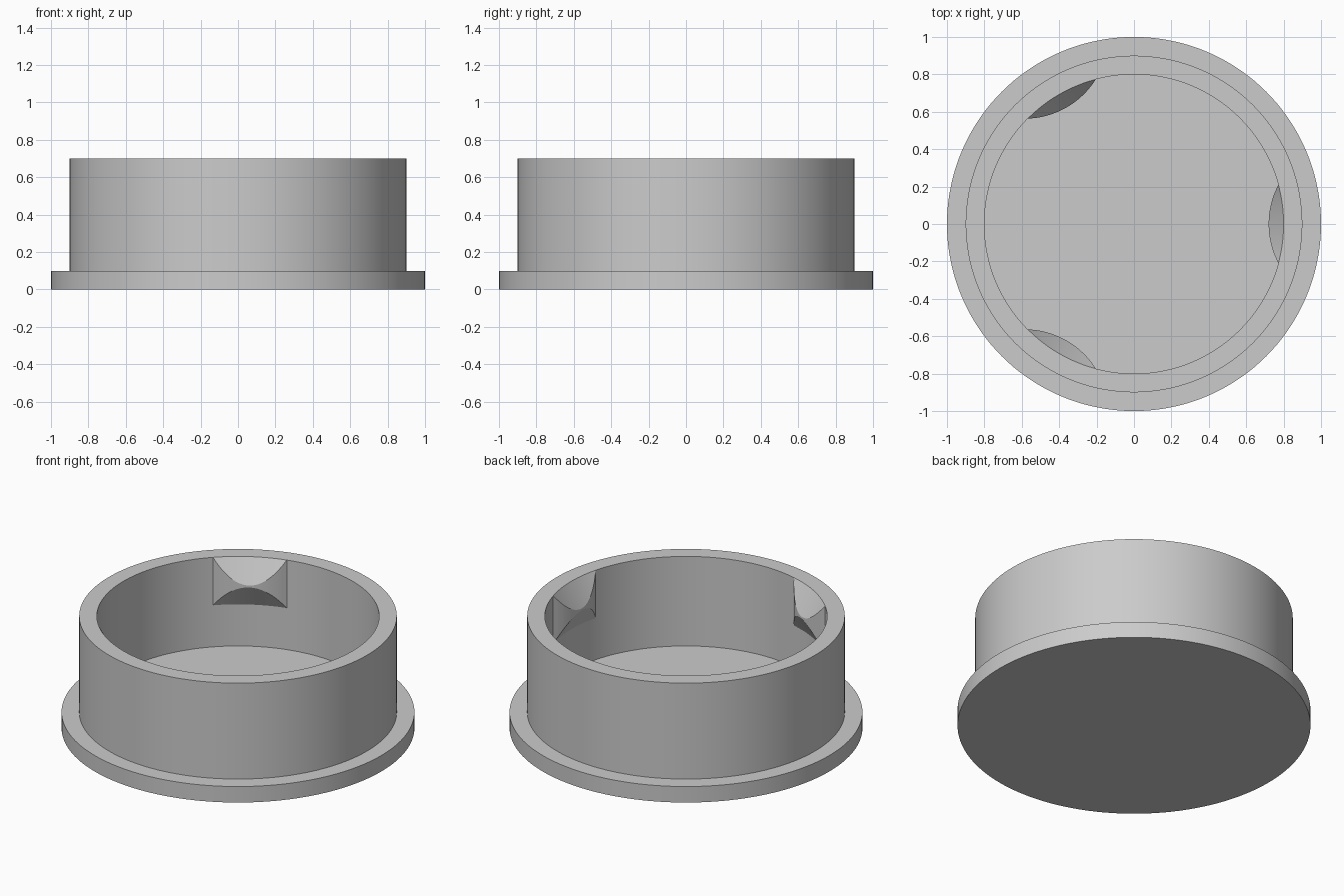
import bpy
import bmesh
import math
from mathutils import Matrix, Vector

cube = bpy.data.objects.get("Cube")
if cube:
    bpy.data.objects.remove(cube, do_unlink=True)

GREY = (0.6, 0.6, 0.6, 1.0)
grey = bpy.data.materials.new("plain_grey")
grey.use_nodes = True
grey.diffuse_color = GREY
grey.node_tree.nodes["Principled BSDF"].inputs["Base Color"].default_value = GREY

INNER = 0.8           # inner radius of the wall
TOP, LOW = 0.7, 0.4   # height range of the clips
FLOOR = 0.14


def finish(bm, name):
    bmesh.ops.remove_doubles(bm, verts=bm.verts, dist=0.0001)
    bmesh.ops.recalc_face_normals(bm, faces=bm.faces)
    mesh = bpy.data.meshes.new(name)
    bm.to_mesh(mesh)
    bm.free()
    mesh.materials.append(grey)
    obj = bpy.data.objects.new(name, mesh)
    bpy.context.collection.objects.link(obj)
    bpy.ops.object.select_all(action="DESELECT")
    obj.select_set(True)
    bpy.context.view_layer.objects.active = obj
    bpy.ops.object.shade_smooth_by_angle(angle=math.radians(25))
    return obj


# Flanged cup: one turned profile
profile = [(0, 0), (1, 0), (1, 0.1), (0.9, 0.1), (0.9, TOP),
           (INNER, TOP), (INNER, FLOOR), (0, FLOOR)]
bm = bmesh.new()
points = [bm.verts.new((r, 0, z)) for r, z in profile]
edges = [bm.edges.new(pair) for pair in zip(points, points[1:])]
bmesh.ops.spin(bm, geom=points + edges, cent=(0, 0, 0), axis=(0, 0, 1),
               angle=math.tau, steps=144, use_duplicate=False)
finish(bm, "flanged_cup")


# Snap clip: lens-shaped in plan, tapering above and below to a middle point
def clip(name, angle, centre=1.17, radius=0.45, steps=24):
    reach = math.acos((centre ** 2 + INNER ** 2 - radius ** 2) / (2 * centre * INNER))
    depth = INNER - (centre - radius)
    middle = (TOP + LOW) / 2
    bm = bmesh.new()
    sections = []
    for i in range(steps + 1):
        a = reach * (2 * i / steps - 1)
        r = centre * math.cos(a) - math.sqrt(radius ** 2 - (centre * math.sin(a)) ** 2)
        half = (TOP - middle) * (1 - 0.96 * (INNER - r) / depth)
        turn = Matrix.Rotation(angle + a, 3, "Z")
        outline = [(INNER, TOP), (r, middle + half), (r, middle - half), (INNER, LOW)]
        sections.append([bm.verts.new(turn @ Vector((d, 0, z))) for d, z in outline])
    for s, t in zip(sections, sections[1:]):
        for k in range(3):
            bm.faces.new((s[k], s[k + 1], t[k + 1], t[k]))
    bmesh.ops.remove_doubles(bm, verts=bm.verts, dist=0.0001)
    obj = finish(bm, name)
    # Turn the open shell towards the cup's axis
    inward = Vector((math.cos(angle), math.sin(angle), 0))
    if sum(p.normal.dot(inward) * p.area for p in obj.data.polygons) > 0:
        obj.data.flip_normals()


for number in range(3):
    clip(f"snap_clip_{number + 1}", number * math.tau / 3)
